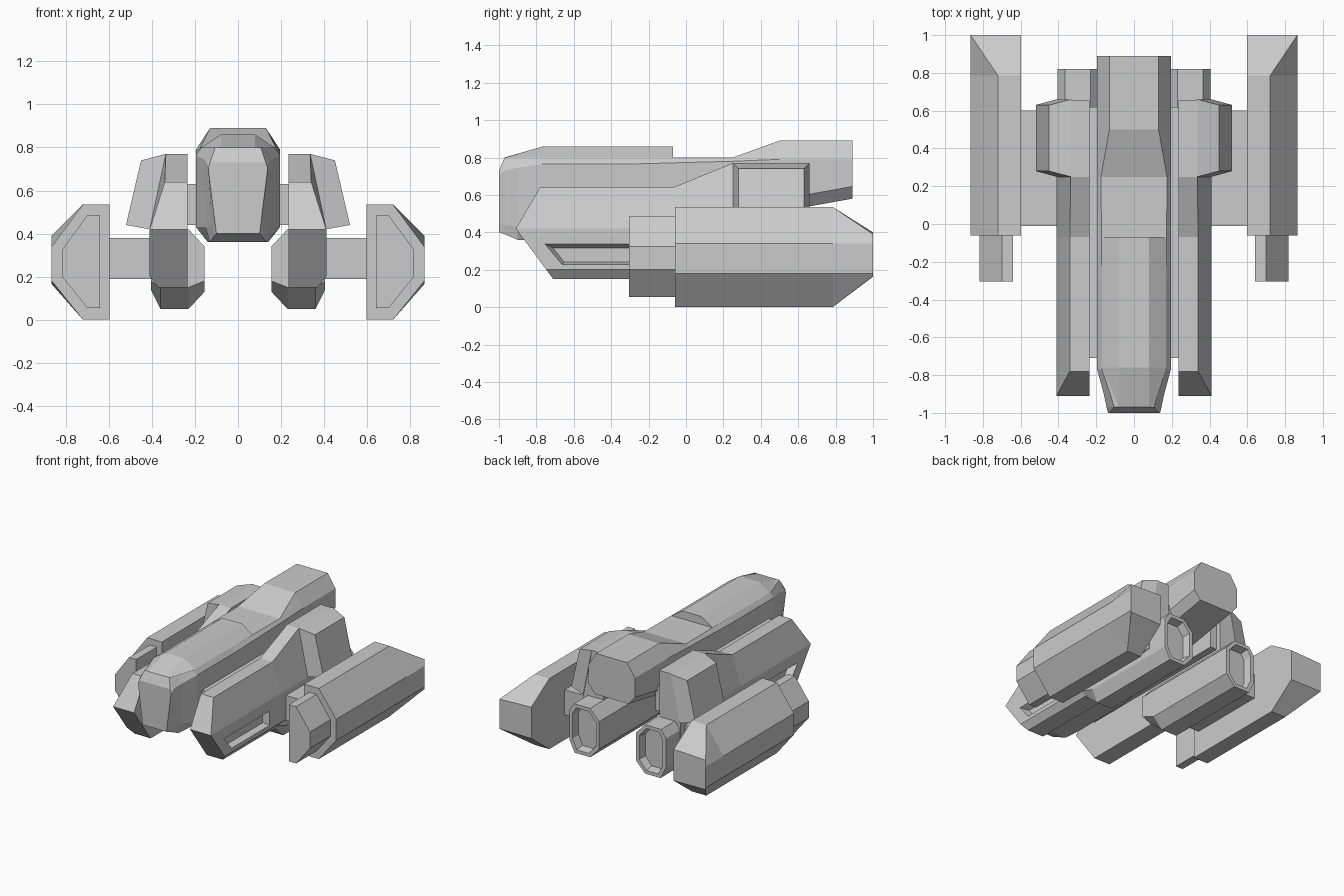
import bpy, bmesh

if "Cube" in bpy.data.objects:
    bpy.data.objects.remove(bpy.data.objects["Cube"])


def loft(name, rings, mirror=True):
    """Skin matching rings of 3D points and cap both ends."""
    bm = bmesh.new()
    vs = [[bm.verts.new(p) for p in r] for r in rings]
    n = len(rings[0])
    for a, b in zip(vs, vs[1:]):
        for i in range(n):
            j = (i + 1) % n
            bm.faces.new((a[i], a[j], b[j], b[i]))
    bm.faces.new(vs[0][::-1])
    bm.faces.new(vs[-1])
    bmesh.ops.recalc_face_normals(bm, faces=bm.faces)
    me = bpy.data.meshes.new(name)
    bm.to_mesh(me)
    bm.free()
    ob = bpy.data.objects.new(name, me)
    bpy.context.collection.objects.link(ob)
    if mirror:
        ob.modifiers.new("Mirror", "MIRROR")
    return ob


def at(y, prof):
    return [(x, y, z) for x, z in prof]


def sym(y, half):
    """Full ring from the right half profile, bottom to top."""
    return at(y, half + [(-x, z) for x, z in reversed(half)])


def shrink(prof, dx, dz):
    cx = (min(p[0] for p in prof) + max(p[0] for p in prof)) / 2
    cz = (min(p[1] for p in prof) + max(p[1] for p in prof)) / 2
    return [(cx + (x - cx) * dx, cz + (z - cz) * dz) for x, z in prof]


def box(name, x0, x1, y0, y1, z0, z1):
    p = [(x0, z0), (x1, z0), (x1, z1), (x0, z1)]
    return loft(name, [at(y0, p), at(y1, p)])


# Central fuselage: faceted nose, rising belly, raised tail
loft("fuselage", [
    sym(-1.0, [(.10, .40), (.105, .44), (.138, .70), (.13, .73)]),
    sym(-.97, [(.11, .39), (.12, .44), (.145, .73), (.105, .80)]),
    sym(-.90, [(.13, .36), (.15, .43), (.16, .745), (.125, .80)]),
    sym(-.77, [(.14, .36), (.195, .43), (.195, .765), (.17, .80)]),
    sym(-.30, [(.14, .36), (.195, .43), (.195, .765), (.17, .80)]),
    sym(.25, [(.14, .465), (.195, .53), (.195, .78), (.175, .80)]),
    sym(.50, [(.14, .51), (.195, .575), (.195, .79), (.13, .89)]),
    sym(.89, [(.14, .58), (.195, .645), (.195, .79), (.13, .89)]),
], mirror=False)

# Canopy ridge
loft("canopy", [
    sym(-.97, [(.10, .76), (.105, .797), (.08, .80)]),
    sym(-.76, [(.15, .76), (.17, .80), (.08, .86)]),
    sym(-.07, [(.15, .76), (.17, .80), (.08, .86)]),
], mirror=False)

# Joints between fuselage and side hulls
box("hull_joint", .18, .25, -.71, .62, .44, .63)


# Side hull upper half with sloped nose and shoulder
def hull(yb, yt, xt, zt):
    return [(.235, yb, .42), (.235, yt, zt), (xt, yt, zt), (.41, yb, .42)]


loft("hull_upper", [hull(-.91, -.78, .34, .64), hull(-.07, -.07, .34, .64),
                    hull(.25, .25, .335, .77), hull(.655, .655, .335, .77)])


# Side hull lower half with undercut nose and a slot in its outer side
def keel(y0, y1, y2):
    return [(.235, y0, .42), (.41, y0, .42), (.41, y1, .20),
            (.37, y2, .15), (.235, y2, .15)]


lower = loft("hull_lower", [keel(-.91, -.747, -.71), keel(.65, .65, .65)])
slot = [(-.77, .345), (-.20, .345), (-.20, .225), (-.67, .225)]
inner = [(-.71, .315), (-.22, .315), (-.22, .24), (-.65, .24)]
cutter = loft("slot_cutter", [[(.43, y, z) for y, z in slot],
                              [(.36, y, z) for y, z in inner]], mirror=False)
cutter.hide_render = True
cutter.hide_viewport = True
cut = lower.modifiers.new("Slot", "BOOLEAN")
cut.operation = "DIFFERENCE"
cut.object = cutter
cut.solver = "EXACT"
lower.modifiers.move(1, 0)

# Flared armour on each shoulder
loft("shoulder_flare", [
    [(.33, .25, .77), (.33, .66, .77), (.40, .66, .42), (.40, .25, .42)],
    [(.335, .25, .77), (.335, .66, .77), (.41, .66, .42), (.41, .25, .42)],
    [(.45, .28, .74), (.45, .63, .74), (.52, .63, .44), (.52, .28, .44)],
])

# Engine pods with chamfered front and recessed exhaust
pod = [(.155, .13), (.23, .05), (.36, .05), (.405, .14),
       (.405, .36), (.365, .42), (.23, .42), (.155, .34)]
pod_front = [(.155, .18), (.23, .15), (.36, .15), (.405, .18)] + pod[4:]
mouth = shrink(pod, .78, .86)
loft("engine_pod", [at(-.09, pod_front), at(.03, pod), at(.82, pod),
                    at(.82, mouth), at(.76, shrink(mouth, .9, .92))])

# Struts carrying the outer nacelles
box("nacelle_strut", .38, .62, -.01, .60, .19, .38)

# Outer nacelles with wedge tail and narrower front section
nac = [(.597, 0), (.72, 0), (.865, .18), (.865, .34), (.72, .535), (.597, .535)]
tail = [(.597, .163), (.865, .165), (.865, .18), (.865, .34), (.865, .39), (.597, .40)]
loft("nacelle", [at(-.06, nac), at(.785, nac), at(1.0, tail)])
front = [(.64, .055), (.70, .055), (.817, .20), (.817, .325), (.70, .485), (.64, .485)]
loft("nacelle_front", [at(-.305, front), at(-.04, front)])
